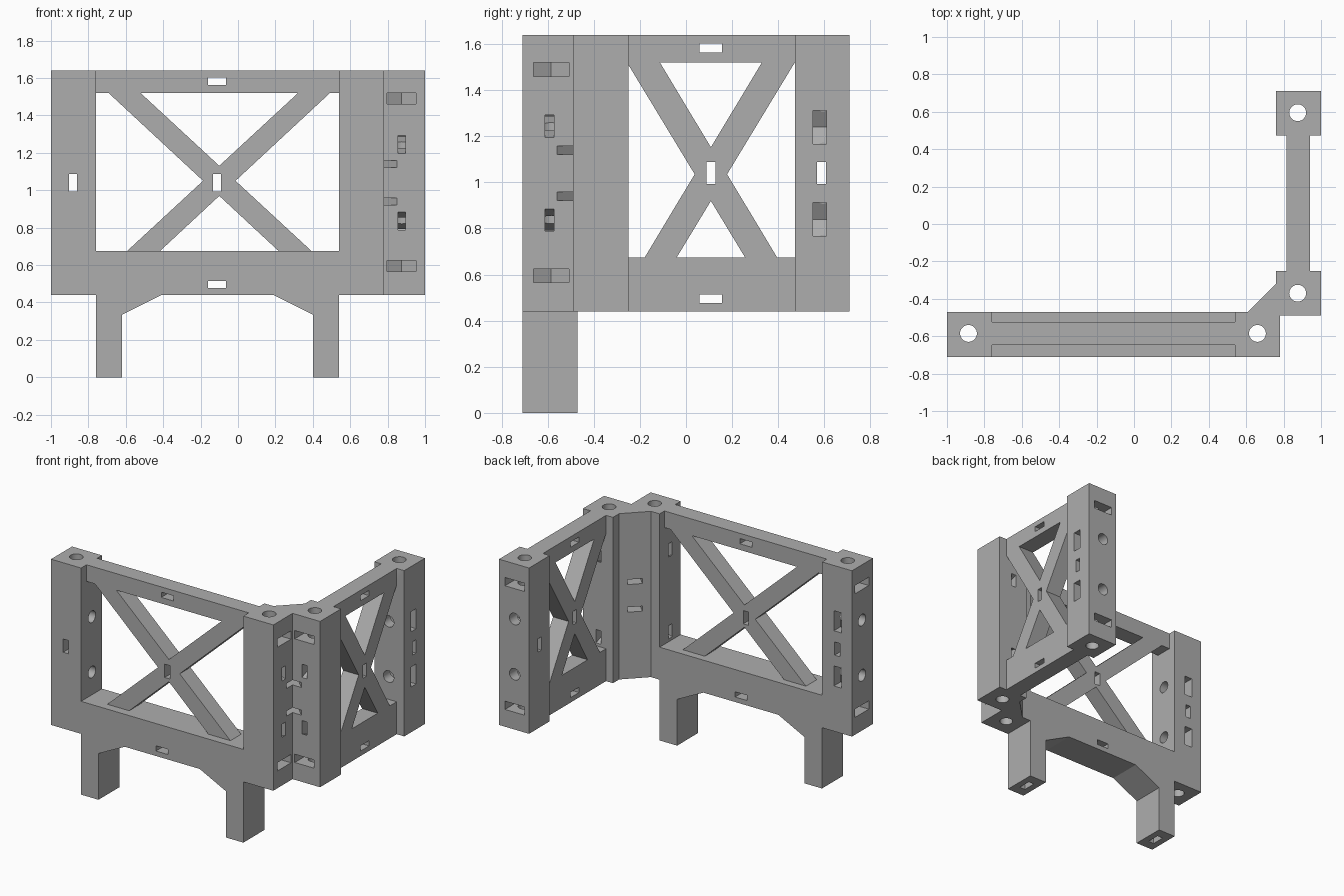
import bpy, bmesh, math
from mathutils import Vector

if "Cube" in bpy.data.objects:
    bpy.data.objects.remove(bpy.data.objects["Cube"], do_unlink=True)

LOW, HIGH = 0.44, 1.64          # frame bottom and top
SILL, LINTEL = 0.675, 1.52      # window opening
MID = 1.04

mat = bpy.data.materials.new("plain grey")
mat.use_nodes = True
GREY = (0.42, 0.42, 0.42, 1)
mat.diffuse_color = GREY
mat.node_tree.nodes["Principled BSDF"].inputs["Base Color"].default_value = GREY


def prism(name, pts, axis, lo, hi):
    """Extrude a 2D outline along an axis."""
    place = {"x": lambda u, v, w: (w, u, v),
             "y": lambda u, v, w: (u, w, v),
             "z": lambda u, v, w: (u, v, w)}[axis]
    bm = bmesh.new()
    face = bm.faces.new([bm.verts.new(place(u, v, lo)) for u, v in pts])
    new = bmesh.ops.extrude_face_region(bm, geom=[face])["geom"]
    move = Vector(place(0, 0, hi - lo))
    bmesh.ops.translate(bm, vec=move, verts=[g for g in new if isinstance(g, bmesh.types.BMVert)])
    bmesh.ops.recalc_face_normals(bm, faces=bm.faces)
    me = bpy.data.meshes.new(name)
    bm.to_mesh(me)
    bm.free()
    me.materials.append(mat)
    ob = bpy.data.objects.new(name, me)
    bpy.context.collection.objects.link(ob)
    return ob


def rect(u0, u1, v0, v1):
    return [(u0, v0), (u1, v0), (u1, v1), (u0, v1)]


def around(u, v, w, h):
    return rect(u - w / 2, u + w / 2, v - h / 2, v + h / 2)


def circle(u, v, r, n=32):
    return [(u + r * math.cos(2 * math.pi * i / n), v + r * math.sin(2 * math.pi * i / n))
            for i in range(n)]


parts, cutters = [], []


def add(*args):
    parts.append(prism(*args))


def cut(*args):
    ob = prism(*args)
    ob.hide_render = True
    cutters.append(ob)


def brace_pair(name, top, bottom, axis, centre, lo, hi):
    """Two crossing braces, run a little way into the rails."""
    k = 0.04
    pts = []
    for t, b in zip(top, bottom):
        d, h = b - t, LINTEL - SILL
        pts.append([(t - k * d, LINTEL + k * h), (b + k * d, SILL - k * h)])
    outline = [pts[0][0], pts[0][1], pts[1][1], pts[1][0]]
    add(name + "_a", outline, axis, lo, hi)
    add(name + "_b", [(2 * centre - u, v) for u, v in outline], axis, lo, hi)


# front frame: left post, sill and two legs with gussets
front_frame = prism("corner_frame", [
    (-1, LOW), (-0.76, LOW), (-0.76, 0), (-0.62, 0), (-0.62, 0.335), (-0.41, LOW),
    (0.19, LOW), (0.4, 0.335), (0.4, 0), (0.54, 0), (0.54, LOW), (0.6, LOW),
    (0.6, SILL), (-0.76, SILL), (-0.76, HIGH), (-1, HIGH)], "y", -0.71, -0.47)
# corner: two posts joined by a slanted web
add("corner_posts", [(0.54, -0.71), (0.78, -0.71), (0.78, -0.49), (1, -0.49), (1, -0.25),
                     (0.76, -0.25), (0.76, -0.32), (0.61, -0.47), (0.54, -0.47)], "z", LOW, HIGH)
add("front_top_rail", rect(-0.8, 0.58, LINTEL, HIGH), "y", -0.648, -0.525)
brace_pair("front_brace", (-0.692, -0.521), (0.217, 0.393), "y", -0.1, -0.648, -0.525)
# side frame
add("rear_post", rect(0.76, 1, 0.473, 0.71), "z", LOW, HIGH)
add("side_top_rail", rect(-0.29, 0.51, LINTEL, HIGH), "x", 0.815, 0.94)
add("side_bottom_rail", rect(-0.29, 0.51, LOW, SILL), "x", 0.815, 0.94)
brace_pair("side_brace", (-0.256, -0.113), (0.256, 0.395), "x", 0.108, 0.815, 0.94)


def nut_pocket(name, face, centre, lateral, width, axis, lo, hi, swap=False):
    """Slot from a face to a bore, ending in a hexagon point."""
    s = 1 if centre > face else -1
    h, r = width / 2, width / math.sqrt(3)
    pts = [(face - s * 0.05, lateral - h), (face - s * 0.05, lateral + h),
           (centre + s * r / 2, lateral + h), (centre + s * r, lateral),
           (centre + s * r / 2, lateral - h)]
    cut(name, [(v, u) for u, v in pts] if swap else pts, axis, lo, hi)


# upright bores with nut pockets near the top and bottom
for x, y, face, swap in ((-0.885, -0.585, -1, False), (0.66, -0.585, 0.78, False),
                         (0.875, -0.37, -0.49, True), (0.875, 0.595, 0.71, True)):
    cut("bore", circle(x, y, 0.045), "z", 0.3, 1.8)
    for z in (0.595, 1.49):
        along, across = (y, x) if swap else (x, y)
        nut_pocket("nut_pocket", face, along, across, 0.155, "z", z - 0.03, z + 0.03, swap)

for s in (-1, 1):
    z = MID + s * 0.2
    # cross bores and nut pockets in the end posts
    cut("cross_bore", circle(-0.585, z, 0.042), "x", -1.1, -0.7)
    nut_pocket("cross_pocket", -0.47, -0.585, z, 0.145, "x", -0.915, -0.855)
    cut("cross_bore", circle(0.875, z, 0.042), "y", 0.4, 0.8)
    nut_pocket("cross_pocket", 1, 0.875, z, 0.145, "y", 0.55, 0.61)
    # sloping tie channels in the corner posts
    zi, h = z + s * 0.1, 0.048
    for axis, a, b, c in (("y", 0.79, 0.53, -0.592), ("x", -0.5, -0.24, 0.875)):
        cut("tie_channel", [(a, z - h), (a, z + h), (b, zi + h), (b, zi - h)],
            axis, c - 0.02, c + 0.02)
    # diagonal slots through the corner web
    zc, d, e = MID + s * 0.1, 0.035, 0.15
    cut("web_slot", [(0.78 + u, -0.49 + v) for u, v in
                     ((d + e, d - e), (d - e, d + e), (-d - e, -d + e), (-d + e, -d - e))],
        "z", zc - 0.018, zc + 0.018)

# straight tie slots: tall in posts and brace crossings, wide in rails
for u in (-0.882, -0.112):
    cut("tie_slot", around(u, MID, 0.042, 0.096), "y", -0.8, -0.4)
for u in (0.108, 0.588):
    cut("tie_slot", around(u, MID, 0.038, 0.096), "x", 0.7, 1.1)
for z in (0.495, 1.583):
    cut("tie_slot", around(-0.112, z, 0.097, 0.038), "y", -0.8, -0.4)
    cut("tie_slot", around(0.108, z, 0.097, 0.038), "x", 0.7, 1.1)
# slots in the feet
for x in (-0.69, 0.47):
    cut("foot_slot", around(x, -0.59, 0.045, 0.096), "z", -0.1, 0.25)

# join the parts, then cut the holes
for op, obs in (("UNION", parts), ("DIFFERENCE", cutters)):
    for ob in obs:
        m = front_frame.modifiers.new(ob.name, "BOOLEAN")
        m.operation, m.solver, m.object = op, "EXACT", ob
dg = bpy.context.evaluated_depsgraph_get()
mesh = bpy.data.meshes.new_from_object(front_frame.evaluated_get(dg))
front_frame.modifiers.clear()
front_frame.data = mesh
for ob in parts + cutters:
    bpy.data.objects.remove(ob, do_unlink=True)
mesh.materials.clear()
mesh.materials.append(mat)
for p in mesh.polygons:
    p.material_index = 0

bpy.ops.object.select_all(action="DESELECT")
front_frame.select_set(True)
bpy.context.view_layer.objects.active = front_frame
bpy.ops.object.shade_smooth_by_angle(angle=math.radians(25))
